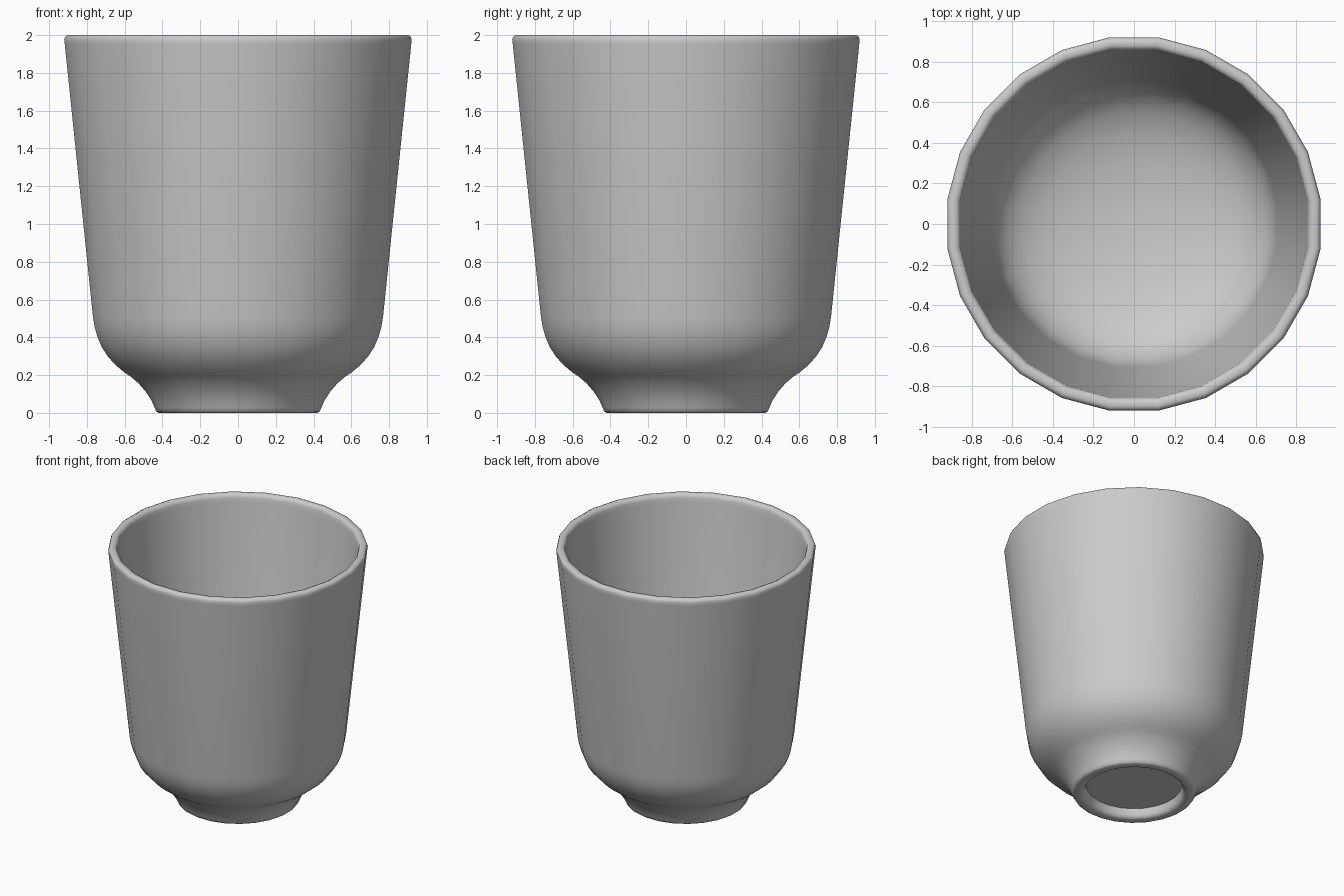
import bpy
import bmesh
import math

cube = bpy.data.objects.get("Cube")
if cube:
    bpy.data.objects.remove(cube, do_unlink=True)

SIDES = 24
FLAT = 1 / math.cos(math.pi / SIDES)   # widths are measured across the flats

clay = bpy.data.materials.new("grey_clay")
clay.use_nodes = True
clay.diffuse_color = (0.6, 0.6, 0.6, 1)
clay.node_tree.nodes["Principled BSDF"].inputs["Base Color"].default_value = (0.6, 0.6, 0.6, 1)


def lathe(name, profile, material):
    """Spin a (radius, height) profile around z; zero radius makes a pole."""
    bm = bmesh.new()
    rings = []
    for r, z in profile:
        if r == 0:
            rings.append([bm.verts.new((0, 0, z))] * SIDES)
            continue
        ring = []
        for i in range(SIDES):
            a = 2 * math.pi * (i + 0.5) / SIDES
            ring.append(bm.verts.new((r * FLAT * math.cos(a), r * FLAT * math.sin(a), z)))
        rings.append(ring)
    for low, high in zip(rings, rings[1:]):
        for i in range(SIDES):
            j = (i + 1) % SIDES
            corners = dict.fromkeys((low[i], low[j], high[j], high[i]))
            bm.faces.new(list(corners))
    bmesh.ops.recalc_face_normals(bm, faces=bm.faces)
    mesh = bpy.data.meshes.new(name)
    bm.to_mesh(mesh)
    bm.free()
    mesh.materials.append(material)
    obj = bpy.data.objects.new(name, mesh)
    bpy.context.collection.objects.link(obj)
    bpy.ops.object.select_all(action="DESELECT")
    obj.select_set(True)
    bpy.context.view_layer.objects.active = obj
    bpy.ops.object.shade_smooth_by_angle(angle=math.radians(50))
    return obj


# Recessed underside and foot ring
foot = [(0, 0.07), (0.34, 0.07), (0.35, 0.025), (0.362, 0.006), (0.38, 0),
        (0.42, 0), (0.433, 0.008), (0.441, 0.027), (0.458, 0.065),
        (0.485, 0.108), (0.525, 0.155), (0.565, 0.19)]
# Rounded belly and flared wall
outside = [(0.6, 0.213), (0.65, 0.255), (0.69, 0.3), (0.722, 0.35),
           (0.745, 0.405), (0.759, 0.455), (0.768, 0.51), (0.917, 1.95)]
# Soft lip
lip = [(0.92, 1.975), (0.914, 1.993), (0.9, 2), (0.88, 2),
       (0.864, 1.993), (0.857, 1.972)]
# Inner wall and bowl-shaped floor
inside = [(0.853, 1.94), (0.703, 0.52), (0.69, 0.455), (0.665, 0.395),
          (0.62, 0.335), (0.55, 0.28), (0.44, 0.23), (0.3, 0.195),
          (0.15, 0.177), (0, 0.17)]

lathe("cup", foot + outside + lip + inside, clay)
